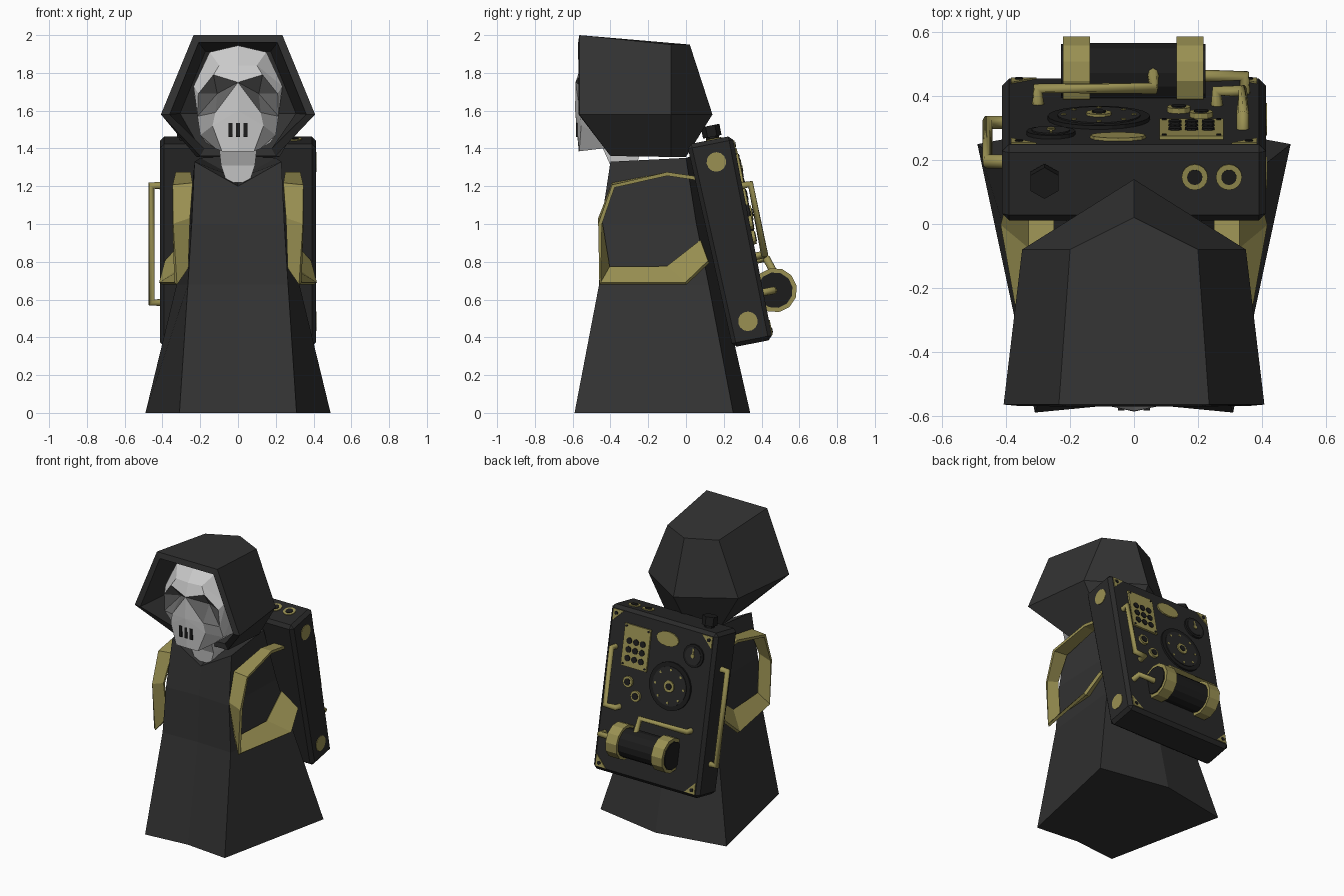
import bpy, bmesh, math
from mathutils import Matrix, Vector

if "Cube" in bpy.data.objects:
    bpy.data.objects.remove(bpy.data.objects["Cube"])

def material(name, rgb):
    m = bpy.data.materials.new(name)
    m.diffuse_color = (*rgb, 1)
    m.use_nodes = True
    m.node_tree.nodes["Principled BSDF"].inputs["Base Color"].default_value = m.diffuse_color
    return m

CLOTH = material("dark_cloth", (0.033, 0.033, 0.033))
CASE = material("dark_case", (0.022, 0.022, 0.022))
BLACK = material("black", (0.012, 0.012, 0.012))
BRASS = material("brass", (0.32, 0.28, 0.085))
SHADE = material("socket_grey", (0.14, 0.14, 0.14))

# Pack frame: local x = width, y = outward from the rear panel, z = up the panel
PACK = Matrix.Translation((0, 0.352, 0.928)) @ Matrix.Rotation(math.radians(11.2), 4, 'X')
I = Matrix.Identity(4)

def finish(name, bm, mat=None, frame=I):
    bm.transform(frame)
    bmesh.ops.recalc_face_normals(bm, faces=bm.faces)
    me = bpy.data.meshes.new(name)
    bm.to_mesh(me)
    bm.free()
    ob = bpy.data.objects.new(name, me)
    bpy.context.collection.objects.link(ob)
    if mat:
        me.materials.append(mat)
    return ob

def mesh(name, verts, faces, mat=None, frame=I):
    bm = bmesh.new()
    vs = [bm.verts.new(v) for v in verts]
    for f in faces:
        bm.faces.new([vs[i] for i in f])
    return finish(name, bm, mat, frame)

def box(name, centre, size, mat=None, bevel=0, frame=I):
    bm = bmesh.new()
    bmesh.ops.create_cube(bm, size=1, matrix=Matrix.Translation(centre) @ Matrix.Diagonal((*size, 1)))
    if bevel:
        bmesh.ops.bevel(bm, geom=bm.edges[:], offset=bevel, segments=1, affect='EDGES')
    return finish(name, bm, mat, frame)

def disc(name, centre, r, depth, mat, axis='Y', sides=16, scale=(1, 1, 1), frame=PACK):
    rot = {'X': Matrix.Rotation(math.pi / 2, 4, 'Y'), 'Y': Matrix.Rotation(math.pi / 2, 4, 'X'), 'Z': I}[axis]
    bm = bmesh.new()
    bmesh.ops.create_cone(bm, cap_ends=True, segments=sides, radius1=r, radius2=r, depth=depth,
                          matrix=Matrix.Translation(centre) @ Matrix.Diagonal((*scale, 1)) @ rot)
    return finish(name, bm, mat, frame)

def pipe(name, pts, r=0.02):
    cu = bpy.data.curves.new(name, 'CURVE')
    cu.dimensions = '3D'
    cu.bevel_depth, cu.bevel_resolution, cu.use_fill_caps = r, 2, True
    sp = cu.splines.new('POLY')
    sp.points.add(len(pts) - 1)
    for p, q in zip(sp.points, pts):
        p.co = (*(PACK @ Vector(q)), 1)
    cu.materials.append(BRASS)
    ob = bpy.data.objects.new(name, cu)
    bpy.context.collection.objects.link(ob)

def loft(levels):
    """Each level is a closed loop of points; joins them and caps both ends."""
    n = len(levels[0])
    faces = [(k * n + i, k * n + (i + 1) % n, (k + 1) * n + (i + 1) % n, (k + 1) * n + i)
             for k in range(len(levels) - 1) for i in range(n)]
    return [p for l in levels for p in l], faces + [tuple(range(n)), tuple(range(n * (len(levels) - 1), n * len(levels)))]

def mirror(ob):
    ob.modifiers.new("mirror", 'MIRROR').use_clip = True

# Robe: front centre, front corner, back corner, back centre per level; sunken neckline
def robe_level(fc, f, b, bc):
    neg = lambda p: (-p[0], p[1], p[2])
    return [fc, f, b, bc, neg(b), neg(f)]
v, f = loft([robe_level((0, -.56, 0), (.31, -.59, 0), (.49, .25, 0), (0, .34, 0)),
             robe_level((0, -.45, .68), (.265, -.46, .68), (.325, .12, .68), (0, .185, .68)),
             robe_level((0, -.435, 1.0), (.245, -.45, 1.0), (.262, .055, 1.0), (0, .11, 1.0)),
             robe_level((0, -.415, 1.2), (.23, -.40, 1.33), (.2, 0, 1.35), (0, .03, 1.36))])
v.append((0, -.25, 1.24))
mesh("robe", v, f[:-1] + [(18 + i, 18 + (i + 1) % 6, 24) for i in range(6)], CLOTH)

# Hood: open at the front, thickened inward
def hood_level(fx, fy, bx, by, cy, fz, bz):
    return [(-fx, fy, fz), (fx, fy, fz), (bx, by, bz), (0, cy, bz), (-bx, by, bz)]
v, f = loft([hood_level(.2, -.40, .22, -.08, .0, 1.36, 1.355),
             hood_level(.408, -.565, .35, -.08, .14, 1.58, 1.58),
             hood_level(.235, -.565, .2, -.08, .02, 2.0, 1.95)])
hood = mesh("hood", v, [q for q in f if q not in ((0, 1, 6, 5), (5, 6, 11, 10))], CLOTH)
s = hood.modifiers.new("thickness", 'SOLIDIFY')
s.thickness, s.offset, s.use_even_offset = .04, -1, True

# Skull mask: half the face, mirrored
face = [(0, -.48, 1.945), (.15, -.46, 1.91), (0, -.555, 1.84), (.1, -.545, 1.84), (.235, -.47, 1.73),
        (0, -.585, 1.75), (.13, -.56, 1.79), (.21, -.52, 1.69), (.11, -.475, 1.69), (.12, -.56, 1.59),
        (.215, -.51, 1.57), (.2, -.45, 1.47), (.135, -.555, 1.52), (.085, -.565, 1.385), (0, -.587, 1.60),
        (0, -.568, 1.385), (.12, -.44, 1.40), (0, -.44, 1.40), (0, -.3, 1.9), (.12, -.3, 1.88),
        (.235, -.3, 1.7), (.17, -.3, 1.43), (0, -.3, 1.41)]
sockets = [(5, 6, 8), (6, 7, 8), (7, 10, 8), (10, 9, 8), (9, 5, 8)]
skull = mesh("skull_mask", face, sockets + [
    (0, 1, 3, 2), (1, 4, 3), (2, 3, 6, 5), (3, 4, 7, 6), (4, 10, 7), (4, 20, 11, 10), (5, 9, 14),
    (9, 12, 14), (14, 12, 13, 15), (9, 10, 11, 12), (12, 11, 16, 13), (15, 13, 16, 17),
    (0, 18, 19, 1), (1, 19, 20, 4), (11, 20, 21, 16), (16, 21, 22, 17)])
skull.data.materials.append(None)
skull.data.materials.append(SHADE)
for p in skull.data.polygons[:5]:
    p.material_index = 1
mirror(skull)
for x in (-.04, 0, .04):
    box("mouth_slot", (x, -.569, 1.497), (.02, .028, .075), BLACK)
v, f = loft([[(-w, a, z), (w, a, z), (w, b, z), (-w, b, z)] for w, a, b, z in
             ((.06, -.39, -.27, 1.22), (.09, -.40, -.26, 1.31), (.1, -.44, -.24, 1.40))])
mesh("neck", v, f)

# Shoulder straps: pairs of inner and outer edge points
inner = [(.25, .07, 1.24), (.25, -.1, 1.265), (.24, -.385, 1.21), (.255, -.455, 1.03),
         (.27, -.41, .77), (.29, -.1, .77), (.28, .08, .91)]
outer = [(.33, .07, 1.24), (.33, -.1, 1.265), (.345, -.385, 1.2), (.345, -.455, 1.0),
         (.33, -.455, .685), (.41, .0, .685), (.38, .12, .8)]
strap = mesh("shoulder_strap", inner + outer, [(i, i + 1, i + 8, i + 7) for i in range(6)], BRASS)
s = strap.modifiers.new("thickness", 'SOLIDIFY')
s.thickness, s.offset = .02, 0
mirror(strap)

# Pack case, slightly thinner at the bottom
case = box("pack_case", (0, -.115, 0), (.825, .23, 1.1), CASE, .022)
for p in case.data.vertices:
    if p.co.y < -.11:
        p.co.y -= .025 * p.co.z
case.data.transform(PACK)

# Corner plates on the rear panel
for sx in (-1, 1):
    for sz in (-1, 1):
        a, b = sx * .385, sz * .525
        tri = [(a, b), (a - sx * .08, b), (a, b - sz * .08)]
        v, f = loft([[(x, y, z) for x, z in tri] for y in (-.01, .005)])
        mesh("corner_plate", v, f, BRASS, PACK)
        disc("corner_rivet", (a - sx * .025, .003, b - sz * .025), .013, .012, BLACK, sides=8)

# Keypad with buttons and screws
box("keypad_plate", (.18, .0, .315), (.2, .024, .28), BRASS, frame=PACK)
for i in (-1, 0, 1):
    for j in (-1, 0, 1):
        disc("keypad_button", (.18 + i * .052, .012, .29 + j * .058), .021, .012, BLACK, sides=10)
for i in (-1, 1):
    for j in (-1, 1):
        disc("keypad_screw", (.18 + i * .085, .012, .315 + j * .125), .008, .008, BLACK, sides=6)

# Large dial, small gauge and oval plate
disc("dial_rim", (-.11, .0, .13), .16, .024, BLACK, sides=24)
disc("dial_face", (-.11, .004, .13), .13, .024, CASE, sides=24)
disc("dial_hub", (-.11, .012, .13), .04, .024, BRASS, sides=12)
disc("dial_hub_cap", (-.11, .018, .13), .022, .02, BLACK, sides=12)
for k in range(8):
    t = k * math.pi / 4
    disc("dial_mark", (-.11 + .11 * math.cos(t), .016, .13 + .11 * math.sin(t)), .009, .006, BRASS, sides=6)
disc("gauge_rim", (-.26, .0, .37), .077, .024, BLACK)
disc("gauge_face", (-.26, .004, .37), .06, .024, CASE)
disc("gauge_hub", (-.26, .014, .37), .014, .014, BRASS, sides=8)
box("gauge_needle", (-.26, .016, .395), (.01, .006, .05), BRASS, frame=PACK)
disc("oval_plate", (-.05, .0, .43), .087, .02, BRASS, sides=12, scale=(1, 1, .56))

# Knobs on the panel and sockets on the top
for x, z in ((.21, .08), (.14, .0)):
    disc("knob_ring", (x, .004, z), .037, .024, BRASS, sides=12)
    disc("knob_centre", (x, .01, z), .023, .02, BLACK, sides=12)
for x in (.19, .297):
    disc("socket_ring", (x, -.1, .545), .041, .02, BRASS, 'Z')
    disc("socket_hole", (x, -.1, .548), .024, .02, BLACK, 'Z')
disc("filler_base", (-.28, -.105, .56), .035, .06, BLACK, 'Z', 6)
disc("filler_cap", (-.28, -.105, .595), .05, .06, BLACK, 'Z', 6)

# Side discs
for z in (.43, -.43):
    disc("side_disc", (.408, -.11, z), .052, .016, BRASS, 'X', 14)

# Canister with bands
disc("canister", (-.005, .062, -.296), .098, .43, BLACK, 'X', 14)
for x in (-.18, .175):
    disc("canister_band", (x, .062, -.296), .118, .085, BRASS, 'X', 12)
for x in (-.223, .218):
    disc("canister_end", (x, .062, -.296), .095, .012, BLACK, 'X', 12)

# Pipes
pipe("canister_side_pipe", [(.2, .055, -.296), (.345, .055, -.296), (.345, -.01, -.296)])
pipe("canister_top_pipe", [(.06, .09, -.25), (.06, .05, -.12), (-.3, .05, -.12), (-.3, -.01, -.12)])
pipe("panel_pipe", [(.34, -.01, .28), (.34, .045, .28), (.34, .045, -.1), (.26, .045, -.1), (.26, -.01, -.1)])
pipe("side_pipe", [(-.39, -.1, .3), (-.458, -.1, .3), (-.458, -.1, -.33), (-.39, -.1, -.33)], .022)
